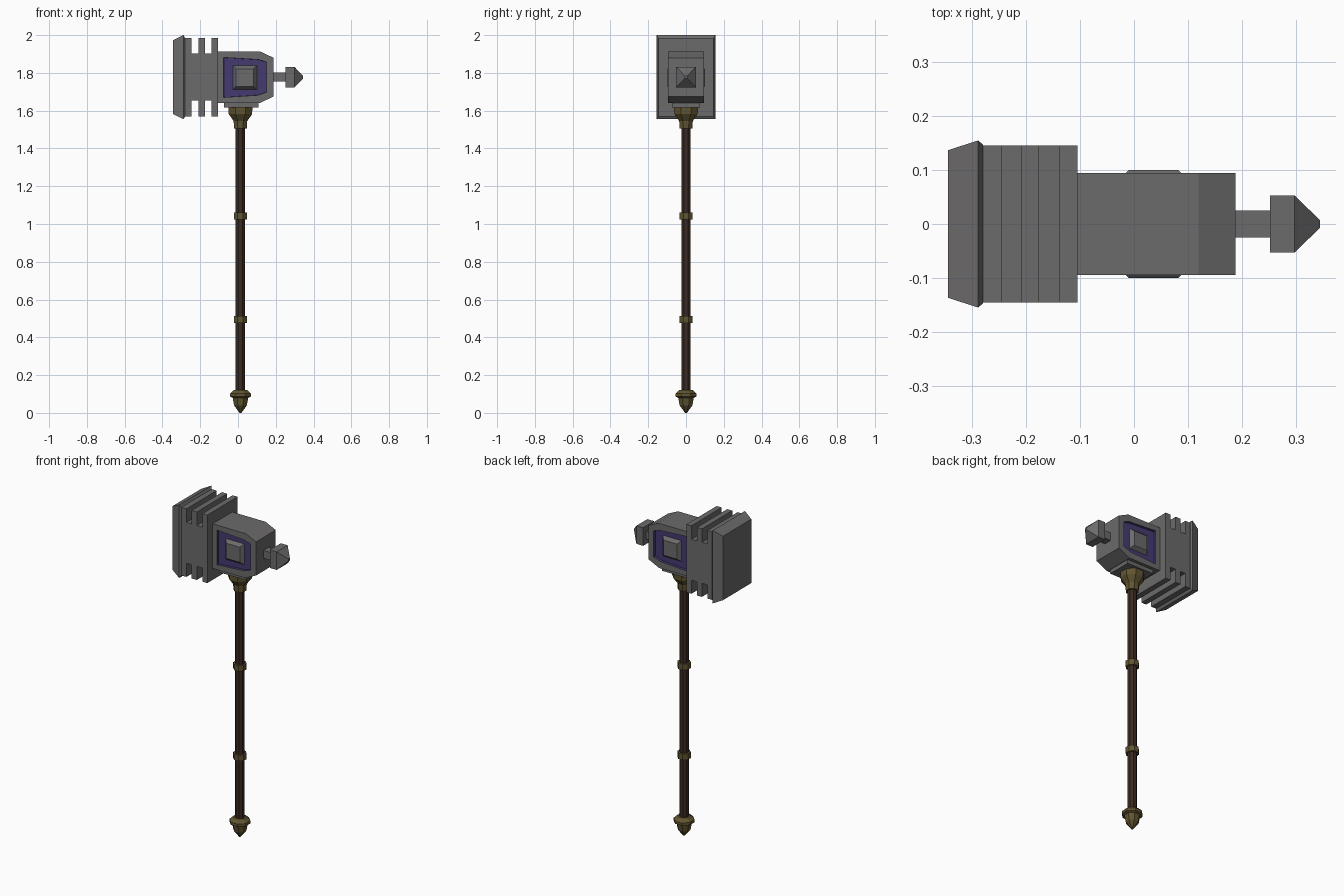
import bpy, bmesh, math
from mathutils import Vector

if "Cube" in bpy.data.objects:
    bpy.data.objects.remove(bpy.data.objects["Cube"], do_unlink=True)


def material(name, rgb):
    m = bpy.data.materials.new(name)
    m.use_nodes = True
    m.diffuse_color = (*rgb, 1)
    bsdf = m.node_tree.nodes["Principled BSDF"]
    bsdf.inputs["Base Color"].default_value = (*rgb, 1)
    bsdf.inputs["Roughness"].default_value = 0.8
    return m


STEEL = material("grey steel", (0.15, 0.145, 0.145))
PURPLE = material("purple inlay", (0.06, 0.042, 0.16))
BRASS = material("aged brass", (0.12, 0.09, 0.03))
WOOD = material("dark wood", (0.045, 0.024, 0.016))

HEAD_Z = 1.7775     # height of the head's axis
GRIP_X = 0.013      # the handle sits slightly off centre


def finish(name, bm, *mats):
    bmesh.ops.recalc_face_normals(bm, faces=bm.faces[:])
    mesh = bpy.data.meshes.new(name)
    bm.to_mesh(mesh)
    bm.free()
    for m in mats:
        mesh.materials.append(m)
    ob = bpy.data.objects.new(name, mesh)
    bpy.context.collection.objects.link(ob)
    return ob


def loft(name, rings, mat):
    """Join rings of points with quads and cap both ends."""
    bm = bmesh.new()
    loops = [[bm.verts.new(p) for p in ring] for ring in rings]
    for a, b in zip(loops, loops[1:]):
        n = len(a)
        for i in range(n):
            j = (i + 1) % n
            bm.faces.new((a[i], a[j], b[j], b[i]))
    bm.faces.new(loops[0])
    bm.faces.new(loops[-1])
    return finish(name, bm, mat)


def blocks_along_x(name, sections, mat):
    """Sections are (x, half depth, half height) around the head axis."""
    corners = ((-1, -1), (1, -1), (1, 1), (-1, 1))
    return loft(name, [[(x, hy * a, HEAD_Z + hz * b) for a, b in corners]
                       for x, hy, hz in sections], mat)


def turned(name, profile, mat, sides=8):
    """Faceted turned part; profile is (z, distance to flat side)."""
    rings = []
    for z, r in profile:
        r /= math.cos(math.pi / sides)
        angles = [math.tau * (i + 0.5) / sides for i in range(sides)]
        rings.append([(GRIP_X + r * math.cos(t), r * math.sin(t), z) for t in angles])
    return loft(name, rings, mat)


def prism(outline, half):
    """Extrude an (x, z) outline along y, symmetrically."""
    bm = bmesh.new()
    face = bm.faces.new([bm.verts.new((x, -half, z)) for x, z in outline])
    ext = bmesh.ops.extrude_face_region(bm, geom=[face], use_keep_orig=True)
    verts = [g for g in ext["geom"] if isinstance(g, bmesh.types.BMVert)]
    bmesh.ops.translate(bm, verts=verts, vec=Vector((0, 2 * half, 0)))
    bmesh.ops.recalc_face_normals(bm, faces=bm.faces[:])
    return bm


# Striking plate, bevelled towards its face
blocks_along_x("striking_plate", [(-0.345, 0.137, 0.195), (-0.289, 0.155, 0.2225),
                                  (-0.28, 0.147, 0.2075)], STEEL)

# Ribbed block with two slots above and below
top = [(-0.282, 0.2075)]
for x0, x1 in ((-0.246, -0.21), (-0.176, -0.139)):
    top += [(x0, 0.2075), (x0, 0.125), (x1, 0.125), (x1, 0.2075)]
top.append((-0.105, 0.2075))
outline = [(x, HEAD_Z + h) for x, h in top] + [(x, HEAD_Z - h) for x, h in reversed(top)]
finish("ribbed_block", prism(outline, 0.146), STEEL)

# Main body with a recessed inlay on both sides
body = prism([(-0.106, 1.64), (0.115, 1.64), (0.188, 1.675),
              (0.188, 1.88), (0.12, 1.912), (-0.106, 1.912)], 0.095)
sides = [f for f in body.faces if abs(f.normal.y) > 0.9]
bmesh.ops.inset_individual(body, faces=sides, thickness=0.043)
walls = bmesh.ops.inset_individual(body, faces=sides, thickness=0.001, depth=-0.015)
for f in sides + walls["faces"]:
    f.material_index = 1
finish("head_body", body, STEEL, PURPLE)

# Raised square stud in each inlay
for label, s in (("front", -1), ("back", 1)):
    rings = []
    for y, h in ((0.078, 0.065), (0.096, 0.05), (0.1, 0.046)):
        rings.append([(0.036 + h * a, s * y, 1.775 + h * b)
                      for a, b in ((-1, -1), (1, -1), (1, 1), (-1, 1))])
    loft(label + "_stud", rings, STEEL)

# Plate under the head
finish("socket_plate", prism([(-0.075, 1.617), (0.108, 1.617),
                              (0.108, 1.642), (-0.075, 1.642)], 0.075), STEEL)

# Spike opposite the striking plate
blocks_along_x("spike_neck", [(0.186, 0.025, 0.024), (0.254, 0.025, 0.024)], STEEL)
blocks_along_x("spike_tip", [(0.252, 0.053, 0.055), (0.298, 0.053, 0.055),
                             (0.345, 0.007, 0.007)], STEEL)

# Handle and its fittings
turned("shaft", [(0.1, 0.025), (1.55, 0.025)], WOOD)
turned("collar", [(1.505, 0.034), (1.545, 0.036), (1.582, 0.062), (1.62, 0.063)], BRASS)
for label, z in (("lower", 0.494), ("upper", 1.042)):
    turned(label + "_band", [(z - 0.018, 0.035), (z + 0.018, 0.035)], BRASS)
turned("pommel", [(0, 0.005), (0.04, 0.034), (0.08, 0.041), (0.086, 0.055),
                  (0.102, 0.055), (0.122, 0.034)], BRASS)
